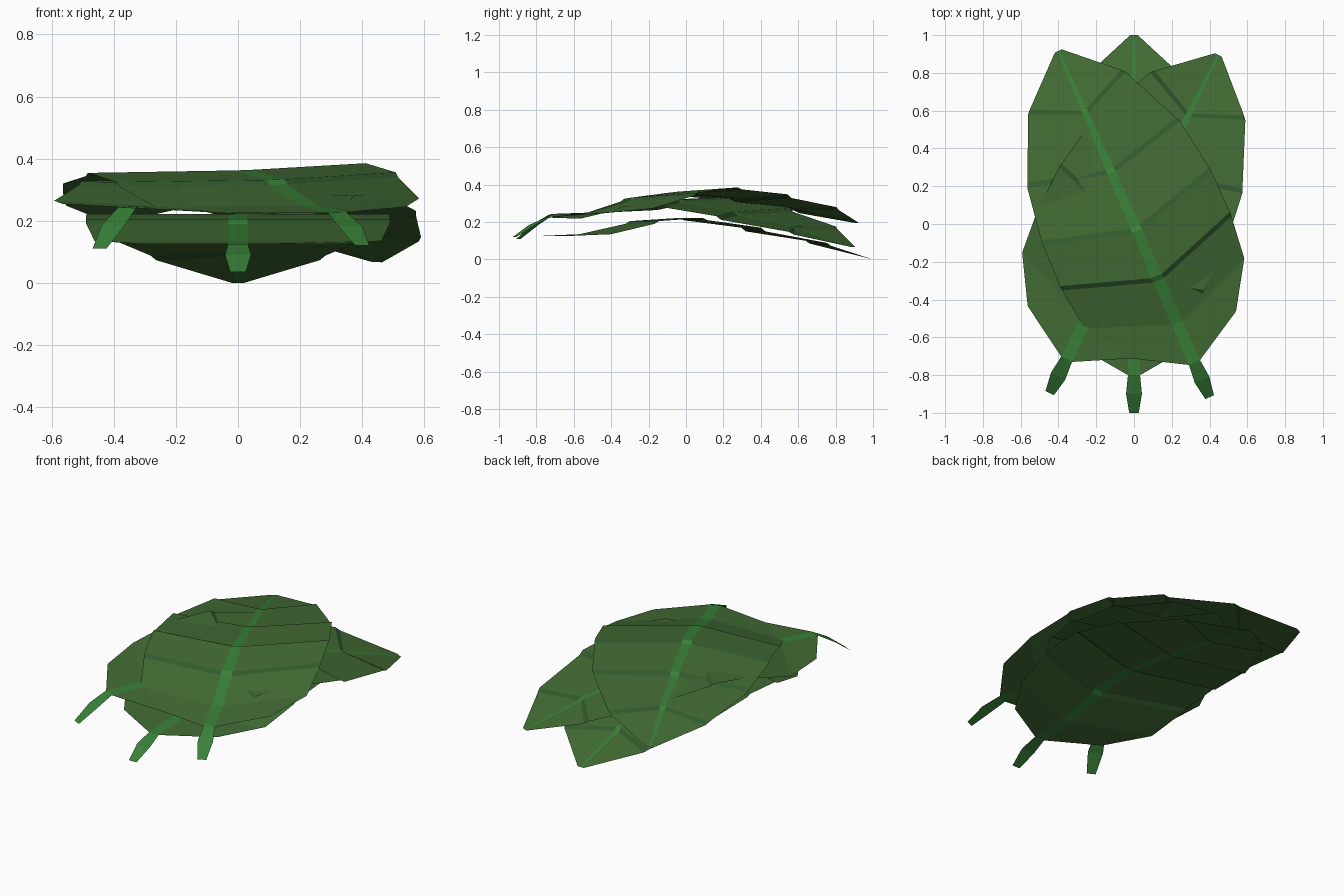
import bpy, math
from mathutils import Matrix

if "Cube" in bpy.data.objects:
    bpy.data.objects.remove(bpy.data.objects["Cube"])


def material(name, rgb):
    m = bpy.data.materials.new(name)
    m.diffuse_color = (*rgb, 1)
    m.use_nodes = True
    m.node_tree.nodes["Principled BSDF"].inputs["Base Color"].default_value = m.diffuse_color
    return m


BLADE = material("leaf green", (0.055, 0.15, 0.035))
VEIN = material("bright vein green", (0.04, 0.22, 0.04))
RIB = material("dark rib green", (0.03, 0.10, 0.025))

# leaf outline: distance along the leaf, half width
OUTLINE = [(-.8, .03), (-.64, .31), (-.38, .475), (0, .5), (.38, .45), (.76, .28), (1, .02)]

# slanted rows: position at the vein, position at the edge, height.
# The close pairs are the little steps along the side ribs.
ROWS = [(-.8, -.64, .125), (-.57, -.40, .135),
        (-.325, -.17, .19), (-.30, -.145, .205),
        (-.04, .09, .222), (-.015, .115, .21),
        (.295, .40, .17), (.32, .425, .15),
        (.64, .755, .10), (.66, .775, .085), (1, 1, 0)]
STEPS = (2, 4, 6, 8)


def interp(table, s):
    for (a, va), (b, vb) in zip(table, table[1:]):
        if s <= b:
            return va + (vb - va) * (s - a) / (b - a)
    return table[-1][1]


def add_mesh(name, verts, faces, mats, matrix, slots=None):
    me = bpy.data.meshes.new(name)
    me.from_pydata(verts, [], faces)
    for m in mats:
        me.materials.append(m)
    for p, slot in zip(me.polygons, slots or [0] * len(faces)):
        p.material_index = slot
    ob = bpy.data.objects.new(name, me)
    bpy.context.collection.objects.link(ob)
    ob.matrix_world = matrix


def leaf(name, angle, stem_z, lift, pitch, roll):
    mat = Matrix.Rotation(math.radians(angle), 4, 'Z')

    def vein_width(s):
        return interp([(-1, .025), (-.9, .042), (-.78, .03), (-.38, .032),
                       (.38, .022), (.9, .008), (1, .006)], s)

    def place(r, s, z):
        return (r, s, z + lift + pitch * s + roll * r / .5)

    # two stepped blade halves with dark steps along the ribs
    verts, faces, slots = [], [], []
    for side in (-1, 1):
        start = len(verts)
        for c, e, z in ROWS:
            droop = .012 if .6 < c < .9 else 0
            w = vein_width(c)
            half = max(interp(OUTLINE, e), w + .002)
            verts += [place(side * w, c, z), place(side * half, e, z - droop)]
        for i in range(len(ROWS) - 1):
            a = start + 2 * i
            quad = (a, a + 1, a + 3, a + 2)
            faces.append(quad if side > 0 else quad[::-1])
            slots.append(1 if i in STEPS else 0)
    add_mesh(name + "_blade", verts, faces, [BLADE, RIB], mat, slots)

    # central vein that runs on as the stem
    base = ROWS[0][2] + lift - .8 * pitch
    path = [(-1, stem_z), (-.9, (stem_z + base) / 2 + .01)]
    verts = [(k * vein_width(s), s, z) for s, z in path for k in (-1, 1)]
    verts += [place(k * vein_width(c), c, z) for c, e, z in ROWS for k in (-1, 1)]
    faces = [(i, i + 1, i + 3, i + 2) for i in range(0, len(verts) - 2, 2)]
    add_mesh(name + "_stem_and_vein", verts, faces, [VEIN], mat)


leaf("bottom_leaf", 0, .035, 0, 0, 0)
leaf("middle_leaf", -26.5, .11, .095, -.028, -.025)
leaf("top_leaf", 23.6, .12, .143, .052, .016)
